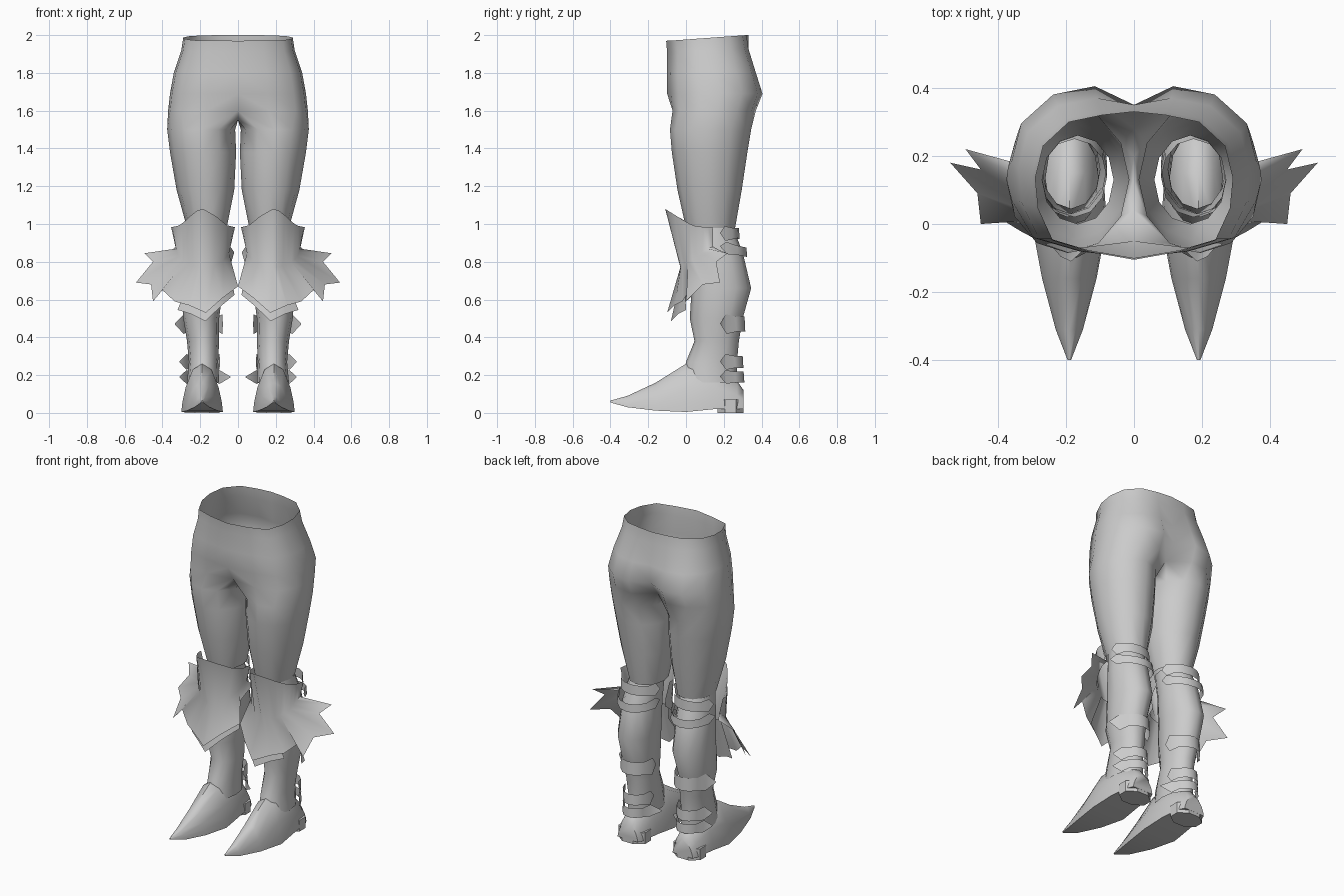
import bpy
from math import sin, cos, radians

# Remove the default cube
if "Cube" in bpy.data.objects:
    bpy.data.objects.remove(bpy.data.objects["Cube"], do_unlink=True)

UNIT = 0.01  # all measurements below are in hundredths

grey = bpy.data.materials.new("plain_grey")
grey.use_nodes = True
GREY_COLOUR = (0.6, 0.6, 0.6, 1)
grey.diffuse_color = GREY_COLOUR
grey.node_tree.nodes["Principled BSDF"].inputs["Base Color"].default_value = GREY_COLOUR


def add_part(name, verts, faces, merge=False, sharp=50):
    """Create a smooth-shaded mesh for the left side and mirror it to the right."""
    mesh = bpy.data.meshes.new(name)
    mesh.from_pydata([tuple(c * UNIT for c in v) for v in verts], [], faces)
    mesh.materials.append(grey)
    part = bpy.data.objects.new(name, mesh)
    bpy.context.collection.objects.link(part)
    bpy.ops.object.select_all(action='DESELECT')
    part.select_set(True)
    bpy.context.view_layer.objects.active = part
    bpy.ops.object.shade_smooth_by_angle(angle=radians(sharp))
    mirror = part.modifiers.new("mirror", 'MIRROR')
    mirror.use_mirror_merge = merge
    return part


def bridge(start_a, start_b, count, closed):
    """Quads joining two rows of vertices."""
    faces = []
    for k in range(count if closed else count - 1):
        n = (k + 1) % count
        faces.append((start_a + k, start_a + n, start_b + n, start_b + k))
    return faces


def loft(name, rings, closed=True, cap_first=False, cap_last=False, sharp=50):
    """Skin a list of equally long rings."""
    count = len(rings[0])
    verts = [v for ring in rings for v in ring]
    faces = []
    for r in range(len(rings) - 1):
        faces += bridge(r * count, (r + 1) * count, count, closed)
    if cap_first:
        faces.append(tuple(reversed(range(count))))
    if cap_last:
        faces.append(tuple(range(len(verts) - count, len(verts))))
    return add_part(name, verts, faces, sharp=sharp)


def oval(z, x0, x1, y0, y1, first=-120, count=12):
    """Horizontal ring inside the given box, starting at the front inner side."""
    ring = []
    for k in range(count):
        a = radians(first + k * 360 / count)
        ring.append(((x0 + x1) / 2 + (x1 - x0) / 2 * cos(a),
                     (y0 + y1) / 2 + (y1 - y0) / 2 * sin(a), z))
    return ring


# Trousers: open half rings round the hips, closed rings down each leg
ARC = [(0, 0), (.45, .02), (.82, .1), (.97, .33), (1, .55),
       (.92, .78), (.66, .95), (.32, 1), (0, 1)]


def hip_ring(z, width, front, back, front_centre, cleft, tilt=0):
    ring = [(u * width, front + v * (back - front), z - tilt * (1 - v)) for u, v in ARC]
    ring[0] = (0, front_centre, z - tilt)
    ring[-1] = (0, cleft, z)
    return ring


def build_trousers():
    hips = [hip_ring(200, 29, -9, 32, -10.5, 33, tilt=3),
            hip_ring(193, 30, -8.5, 33, -10, 33, tilt=2),
            hip_ring(180, 34, -9, 37, -10, 35),
            hip_ring(169, 36, -9, 40.5, -10, 35),
            hip_ring(160, 37, -8, 37, -5, 28)]
    legs = [oval(150, 1.5, 37.5, -8.5, 34.5),
            oval(138, 1, 36, -7.5, 32.5),
            oval(118, 2, 32.5, -4.5, 29.5),
            oval(98, 6, 27, 0, 26)]
    arc, full = len(ARC), len(legs[0])
    verts = [v for ring in hips for v in ring]
    faces = []
    for r in range(len(hips) - 1):
        faces += bridge(r * arc, (r + 1) * arc, arc, False)
    # The last hip ring is closed by the crotch seam
    start = len(verts) - arc
    verts += [(0, y, 155) for y in (20, 12, 4)]
    for ring in legs:
        verts += ring
        faces += bridge(start, start + full, full, True)
        start += full
    add_part("trousers", verts, faces, merge=True, sharp=80)


build_trousers()

# Boot shaft
loft("boot_shaft", [oval(98, 8, 27, 2, 25), oval(85, 8, 29, 3, 30),
                    oval(66, 8, 30, 3, 34.5), oval(50, 10, 29, 2, 30),
                    oval(38, 10, 27, 4.5, 28), oval(27, 10.5, 26, 0, 27),
                    oval(16, 10, 27, -2, 27)], sharp=60)


# Pointed shoe, skinned from toe to heel
def shoe_section(y, half, bottom, top, centre=19):
    high = top - bottom
    side = [(1, 0), (.95, .2), (.8, .5), (.45, .88)]
    right = [(centre + half * u, y, bottom + high * v) for u, v in side]
    left = [(centre - half * u, y, bottom + high * v) for u, v in reversed(side)]
    return right + [(centre, y, top)] + left


loft("shoe", [shoe_section(-40, .5, 5.5, 6.5), shoe_section(-31, 4, 3, 9),
              shoe_section(-16, 8, 1.2, 16), shoe_section(0, 11, .5, 26),
              shoe_section(15, 10, 2, 26), shoe_section(27, 8.5, 2, 17),
              shoe_section(30.5, 7, 2, 12)],
     cap_first=True, cap_last=True)
loft("shoe_heel", [oval(z, 9, 29, 16, 31, first=-112.5, count=8) for z in (0, 7)],
     cap_first=True, cap_last=True, sharp=30)


# Knee guard: collar, narrow middle and a jagged flared hem
HEM = [(2, 18, 85), (4, 8, 78), (0, 2, 67), (8, -5, 61), (17, -10, 53), (26, -6, 57),
       (33.5, -2, 59), (40, 2, 65), (45, 0, 59), (46, 9, 68), (54, 18, 69),
       (45, 16, 80), (49.5, 22, 84.5), (35, 18, 86)]


def guard_rows():
    collar, middle = [], []
    for k in range(len(HEM)):
        # Reach the front at the hem tip, then spread over the outer side
        a = radians(175 + 95 * k / 4 if k <= 4 else 270 + 95 * (k - 4) / 9)
        front = max(0, -sin(a))
        peak = front ** 6
        collar.append((18.5 + 17 * cos(a), 13 + (13 + 11 * peak) * sin(a), 98.5 + 9.5 * peak))
        middle.append((18.5 + 14.5 * cos(a), 13 + 16 * sin(a), 88 - 11 * front))
    return collar, middle


collar, middle = guard_rows()
loft("knee_guard", [collar, middle, HEM], closed=False, sharp=70)
under_hem = [(18.5 + (x - 18.5) * .9, y + 2, z - 4.5) for x, y, z in HEM]
under_top = [(18.5 + (x - 18.5) * .95, y + 1, z - 2) for x, y, z in middle]
loft("knee_guard_lining", [under_top[1:7], under_hem[1:7]], closed=False, sharp=70)


# Straps round the back of the leg, with pointed ends
def strap(name, z, half, radius, back, outer_tip, inner_tip, sag=0):
    upper, lower = [], []
    centre_x, centre_y = 18.5, 18
    for angle in (0, 14, 40, 65, 90, 115, 140, 166, 180):
        a = radians(angle)
        at_tip = angle in (0, 180)
        reach = {0: outer_tip, 180: inner_tip}.get(angle, 1)
        high = .3 if at_tip else half * (1.3 if angle in (14, 166) else 1)
        x = centre_x + radius * reach * cos(a)
        y = centre_y + (back - centre_y) * sin(a)
        drop = sag * sin(a)
        upper.append((x, y, z + high - drop))
        lower.append((x, y + .4, z - high - drop))
    loft(name, [upper, lower], closed=False)


strap("upper_knee_strap", 95, 3, 12, 28, 1.1, 1.1)
strap("lower_knee_strap", 88, 2.5, 13, 32, 1.1, 1, sag=3)
strap("calf_strap", 47, 4, 10.5, 31, 1.42, 1)
strap("upper_ankle_strap", 27, 3.2, 9, 30, 1.38, 1)
strap("lower_ankle_strap", 19, 2.8, 9, 30.5, 1.38, 1.6)
